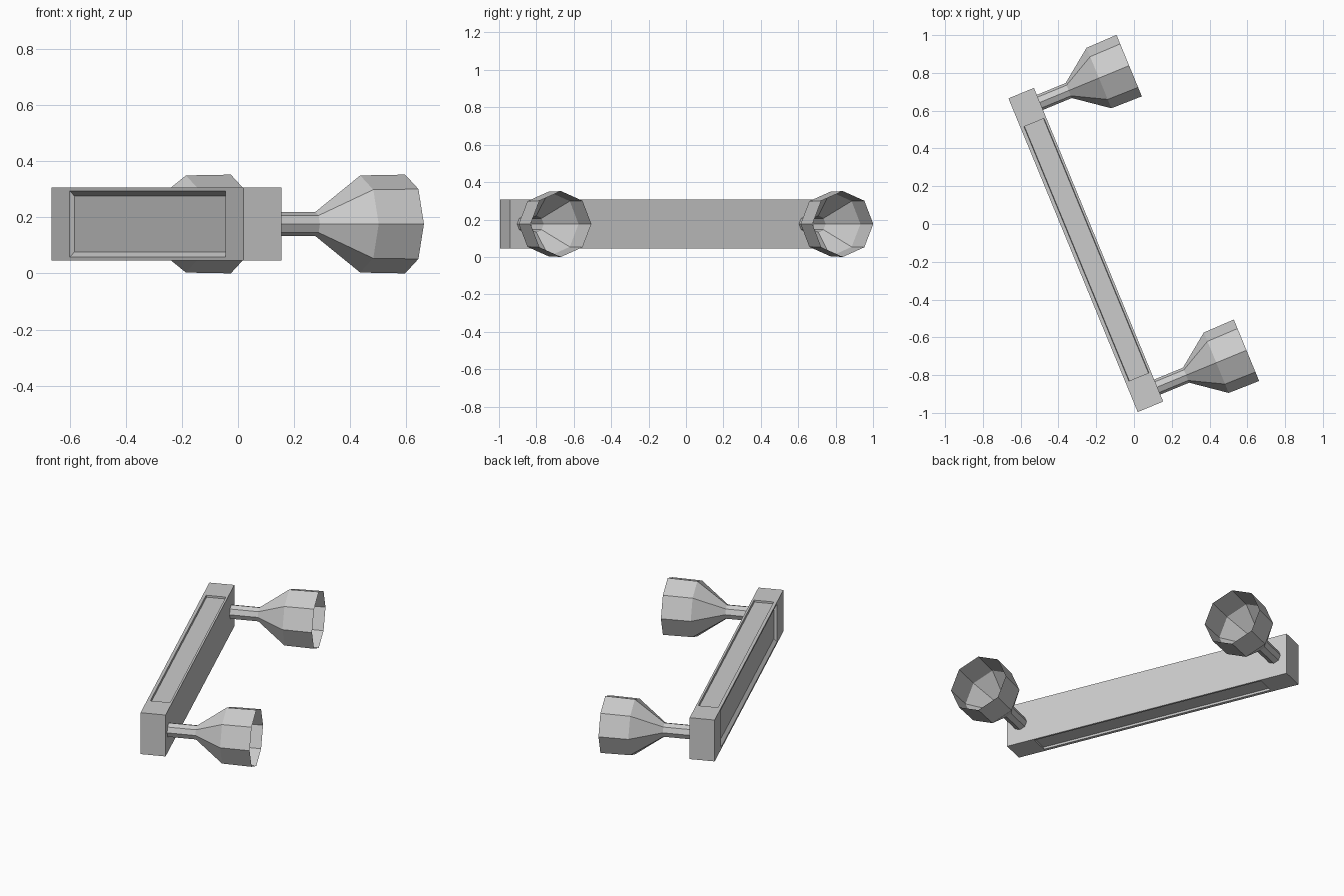
import bpy, bmesh, math
from mathutils import Matrix

# remove the default cube
old = bpy.data.objects.get("Cube")
if old:
    bpy.data.objects.remove(old, do_unlink=True)

# single plain colour
grey = bpy.data.materials.new("plain_grey")
grey.use_nodes = True
colour = (0.6, 0.6, 0.6, 1)
grey.diffuse_color = colour
grey.node_tree.nodes["Principled BSDF"].inputs["Base Color"].default_value = colour

# the whole fixture is turned on the ground: local x = cup direction, local y = rail
PLACE = Matrix.Translation((-0.255, -0.1375, 0.176)) @ Matrix.Rotation(math.radians(22.4), 4, 'Z')
HALF_W, HALF_H = 0.073, 0.130
RAIL_END, BLOCK_END = 0.728, 0.898
CUP_Y = 0.815


def add_object(name, bm):
    mesh = bpy.data.meshes.new(name)
    bm.to_mesh(mesh)
    bm.free()
    mesh.materials.append(grey)
    obj = bpy.data.objects.new(name, mesh)
    obj.matrix_world = PLACE
    bpy.context.collection.objects.link(obj)
    return obj


def end_block(name, side):
    bm = bmesh.new()
    size = (2 * HALF_W, BLOCK_END - RAIL_END, 2 * HALF_H)
    mid = side * (BLOCK_END + RAIL_END) / 2
    bmesh.ops.create_cube(bm, size=1, matrix=Matrix.Translation((0, mid, 0)) @ Matrix.Diagonal((*size, 1)))
    add_object(name, bm)


def cup(name, side):
    # open eight-sided shell: stem, flare and bowl
    profile = [(HALF_W, 0.043), (0.238, 0.043), (0.411, 0.173), (0.584, 0.176)]
    bm = bmesh.new()
    rings = []
    for x, r in profile:
        angles = [math.tau * i / 8 for i in range(8)]
        rings.append([bm.verts.new((x, side * CUP_Y + r * math.cos(a), r * math.sin(a))) for a in angles])
    for a, b in zip(rings, rings[1:]):
        for i in range(8):
            j = (i + 1) % 8
            bm.faces.new((a[i], a[j], b[j], b[i]))
    add_object(name, bm)


def rail():
    # cross-section with shallow sunken panels on the top, outer side and bottom
    w, h = HALF_W, HALF_H
    lip, slope, depth = 0.012, 0.010, 0.018
    upper = [(w, h), (w - lip, h), (w - lip - 0.003, h - 0.012),
             (-w + lip + slope, h - 0.012), (-w + lip + slope - 0.003, h), (-w, h),
             (-w, h - lip), (-w + depth, h - lip - slope - 0.008)]
    section = upper + [(x, -z) for x, z in reversed(upper)]
    bm = bmesh.new()
    face = bm.faces.new([bm.verts.new((x, -RAIL_END, z)) for x, z in section])
    new = bmesh.ops.extrude_face_region(bm, geom=[face])["geom"]
    moved = [v for v in new if isinstance(v, bmesh.types.BMVert)]
    bmesh.ops.translate(bm, verts=moved, vec=(0, 2 * RAIL_END, 0))
    bmesh.ops.recalc_face_normals(bm, faces=bm.faces)
    add_object("rail", bm)


rail()
for label, side in (("front", -1), ("back", 1)):
    end_block(label + "_end_block", side)
    cup(label + "_cup", side)
